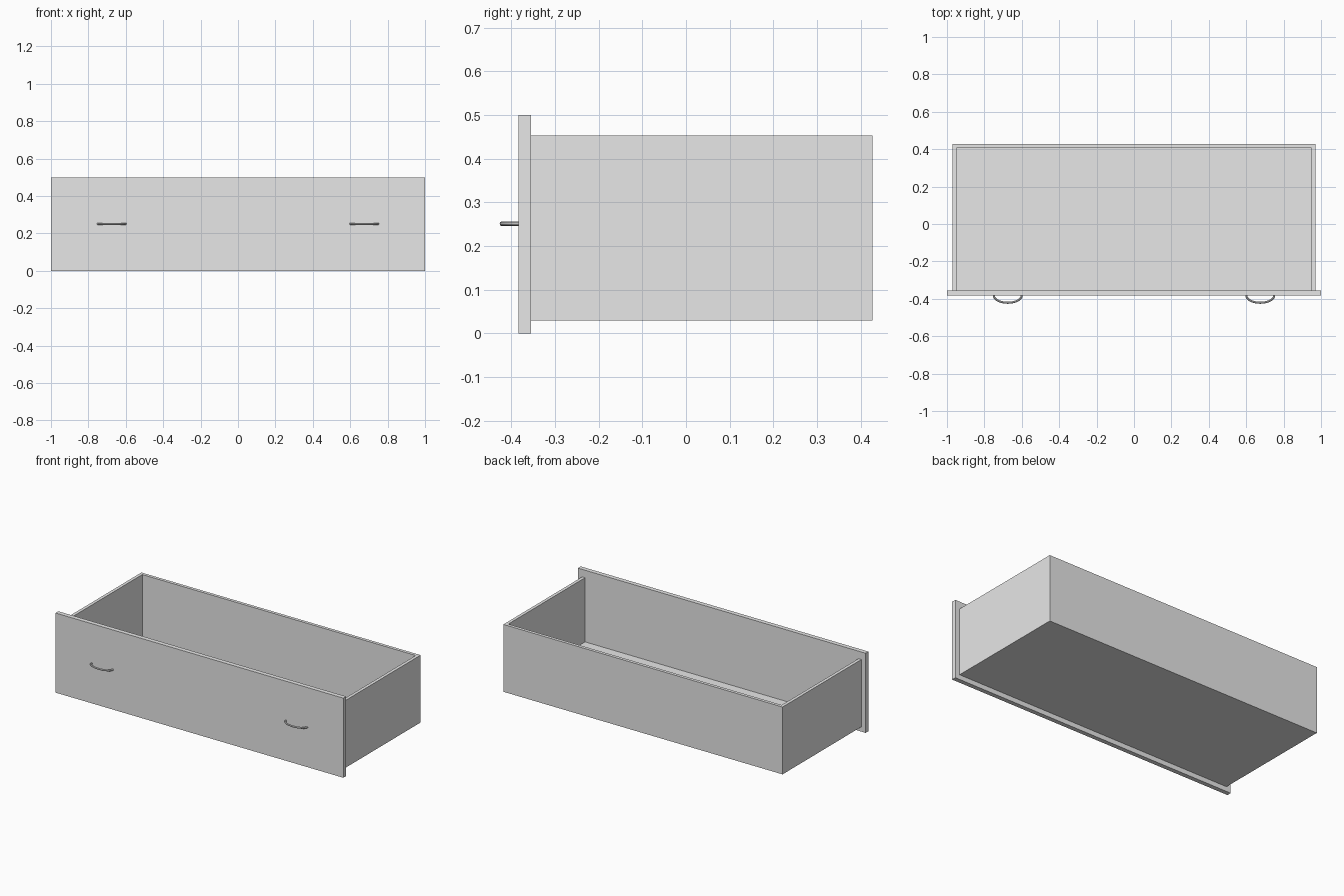
import bpy
import math
from mathutils import Vector

default = bpy.data.objects.get("Cube")
if default:
    bpy.data.objects.remove(default, do_unlink=True)

# One plain finish for every part
GREY = (0.8, 0.8, 0.8, 1)
finish = bpy.data.materials.new("light_grey")
finish.use_nodes = True
finish.diffuse_color = GREY
finish.node_tree.nodes["Principled BSDF"].inputs["Base Color"].default_value = GREY


def box(name, low, high):
    """Axis-aligned board between two opposite corners."""
    low, high = Vector(low), Vector(high)
    bpy.ops.mesh.primitive_cube_add(size=1, location=(low + high) / 2)
    ob = bpy.context.object
    ob.name = name
    ob.scale = high - low
    bpy.ops.object.transform_apply(location=False, rotation=False, scale=True)
    ob.data.materials.append(finish)
    return ob


# Main dimensions
HALF = 0.97
WALL = 0.02
FRONT, BACK = -0.355, 0.427
PANEL_FACE = -0.383
BOTTOM, RIM = 0.03, 0.453
INNER = HALF - WALL

# Drawer front and tray boards
box("front_panel", (-1, PANEL_FACE, 0), (1, FRONT, 0.5))
box("floor", (-INNER, FRONT, BOTTOM), (INNER, BACK - WALL, BOTTOM + WALL))
box("back_wall", (-INNER, BACK - WALL, BOTTOM), (INNER, BACK, RIM))
box("left_wall", (INNER, FRONT, BOTTOM), (HALF, BACK, RIM))
box("right_wall", (-HALF, FRONT, BOTTOM), (-INNER, BACK, RIM))


def handle(name, centre_x):
    """Bowed round rod with both ends set into the drawer front."""
    radius, reach, half_span, steps = 0.0055, 0.038, 0.074, 20
    curve = bpy.data.curves.new(name, "CURVE")
    curve.dimensions = "3D"
    curve.bevel_depth = radius
    curve.bevel_resolution = 3
    curve.use_fill_caps = True
    path = curve.splines.new("POLY")
    path.points.add(steps)
    for i, point in enumerate(path.points):
        angle = math.pi * i / steps
        point.co = (centre_x - half_span * math.cos(angle),
                    PANEL_FACE - reach * math.sin(angle), 0.251, 1)
    ob = bpy.data.objects.new(name, curve)
    bpy.context.collection.objects.link(ob)
    bpy.ops.object.select_all(action="DESELECT")
    ob.select_set(True)
    bpy.context.view_layer.objects.active = ob
    bpy.ops.object.convert(target="MESH")
    ob = bpy.context.object
    ob.data.materials.clear()
    ob.data.materials.append(finish)
    bpy.ops.object.shade_smooth_by_angle()


# Pair of pulls
for side, sign in (("left", 1), ("right", -1)):
    handle(side + "_handle", sign * 0.675)
